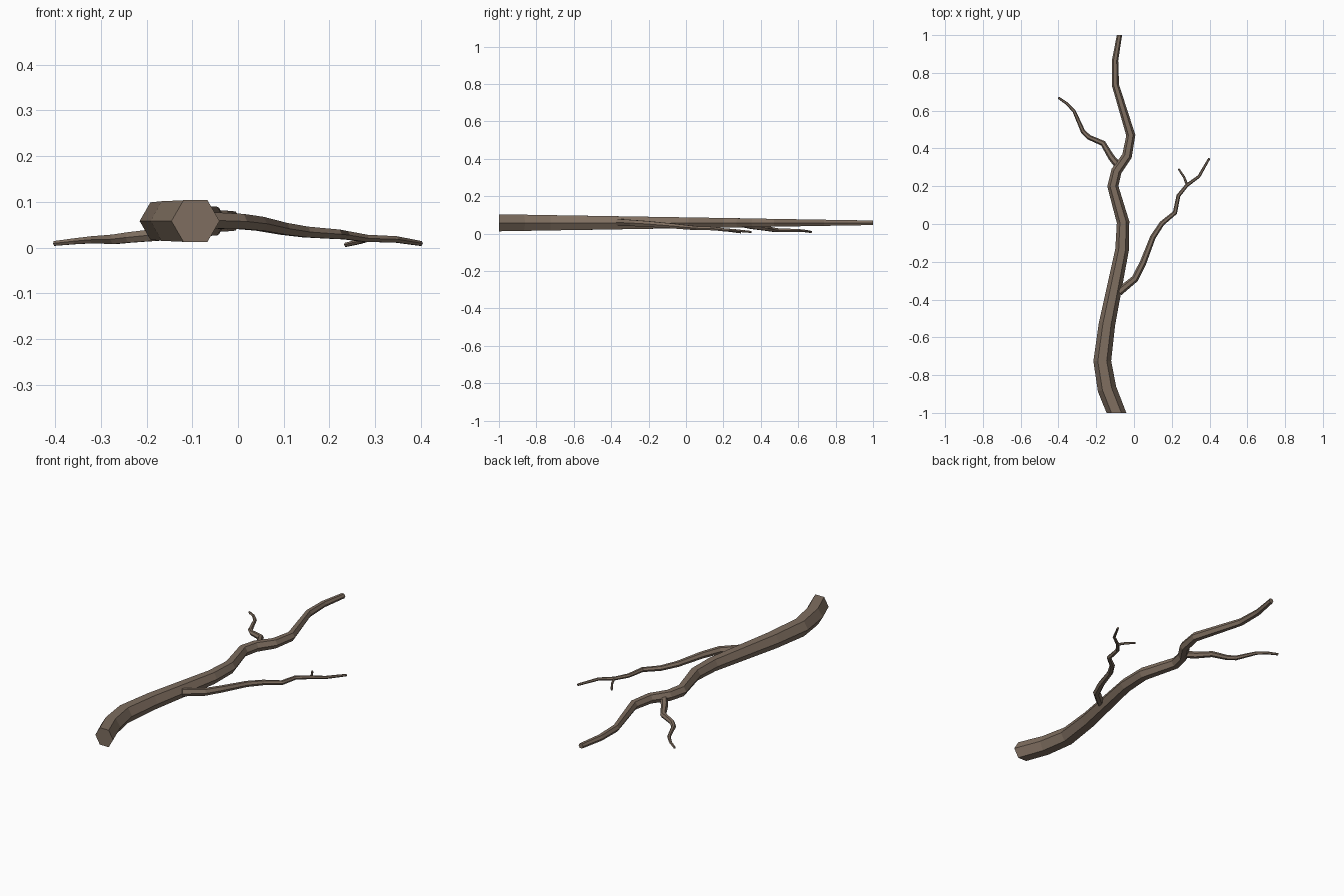
import bpy, bmesh, math
from mathutils import Vector

if "Cube" in bpy.data.objects:
    bpy.data.objects.remove(bpy.data.objects["Cube"])

bark = bpy.data.materials.new("bark")
bark.diffuse_color = (0.21, 0.155, 0.115, 1)
bark.use_nodes = True
bark.node_tree.nodes["Principled BSDF"].inputs["Base Color"].default_value = bark.diffuse_color
UP = Vector((0, 0, 1))


def limb(name, path, r0, r1, start_dir=None, end_dir=None, sides=6):
    """Tapered flat-faced tube along a path, closed at both ends."""
    pts = [Vector(p) for p in path]
    dist = [0.0]
    for a, b in zip(pts, pts[1:]):
        dist.append(dist[-1] + (b - a).length)
    bm = bmesh.new()
    rings = []
    for i, p in enumerate(pts):
        before = (p - pts[i - 1]).normalized() if i else Vector()
        after = (pts[i + 1] - p).normalized() if i < len(pts) - 1 else Vector()
        d = (before + after).normalized()
        if i == 0 and start_dir:
            d = Vector(start_dir)
        if i == len(pts) - 1 and end_dir:
            d = Vector(end_dir)
        side = d.cross(UP).normalized()
        up = side.cross(d)
        r = r0 + (r1 - r0) * dist[i] / dist[-1]
        ring = []
        for k in range(sides):
            a = 2 * math.pi * k / sides
            ring.append(bm.verts.new(p + side * r * math.cos(a) + up * r * math.sin(a)))
        rings.append(ring)
    for a, b in zip(rings, rings[1:]):
        for k in range(sides):
            n = (k + 1) % sides
            bm.faces.new((a[k], a[n], b[n], b[k]))
    bm.faces.new(rings[0])
    bm.faces.new(rings[-1])
    bmesh.ops.recalc_face_normals(bm, faces=bm.faces)
    mesh = bpy.data.meshes.new(name)
    bm.to_mesh(mesh)
    bm.free()
    mesh.materials.append(bark)
    ob = bpy.data.objects.new(name, mesh)
    bpy.context.collection.objects.link(ob)
    return ob


# Main stem, lying along y at constant height
stem = [(-0.093, -1), (-0.143, -0.873), (-0.168, -0.725), (-0.143, -0.53),
        (-0.063, -0.135), (-0.058, 0.01), (-0.112, 0.20), (-0.093, 0.28),
        (-0.037, 0.36), (-0.017, 0.47), (-0.098, 0.735), (-0.1, 0.867), (-0.077, 1)]
limb("main_stem", [(x, y, 0.058) for x, y in stem], 0.0525, 0.014,
     start_dir=(0, 1, 0), end_dir=(0, 1, 0))

# Long branch drooping to the right
limb("right_branch", [
    (-0.08, -0.36, 0.06), (0.005, -0.29, 0.057), (0.048, -0.205, 0.052),
    (0.10, -0.07, 0.041), (0.148, 0.003, 0.034), (0.217, 0.06, 0.029),
    (0.235, 0.15, 0.027), (0.28, 0.205, 0.02), (0.344, 0.252, 0.018),
    (0.399, 0.348, 0.009)], 0.021, 0.006)

# Small twig near the tip of the right branch
limb("right_twig", [(0.283, 0.202, 0.019), (0.265, 0.248, 0.013),
                    (0.236, 0.292, 0.006)], 0.007, 0.005)

# Shorter branch drooping to the left
limb("left_branch", [
    (-0.085, 0.31, 0.05), (-0.12, 0.353, 0.04), (-0.164, 0.427, 0.029),
    (-0.238, 0.459, 0.022), (-0.27, 0.49, 0.018), (-0.317, 0.597, 0.017),
    (-0.354, 0.637, 0.014), (-0.401, 0.669, 0.009)], 0.019, 0.006)
